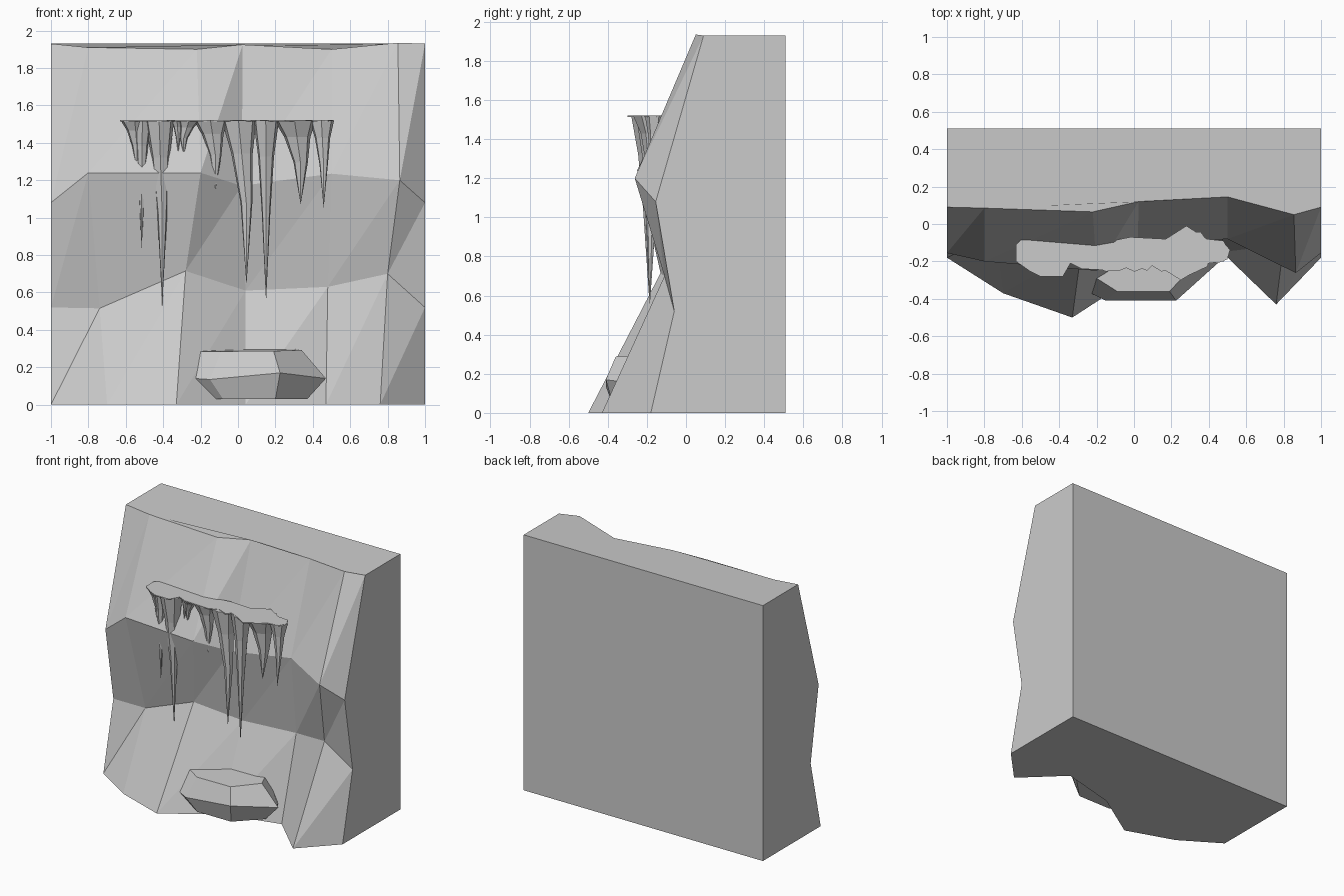
import bpy, bmesh, math

if "Cube" in bpy.data.objects:
    bpy.data.objects.remove(bpy.data.objects["Cube"], do_unlink=True)

stone = bpy.data.materials.new("grey_stone")
stone.use_nodes = True
COLOR = (0.6, 0.6, 0.6, 1)
stone.diffuse_color = COLOR
stone.node_tree.nodes["Principled BSDF"].inputs["Base Color"].default_value = COLOR


def finish(bm, name):
    bmesh.ops.recalc_face_normals(bm, faces=bm.faces)
    mesh = bpy.data.meshes.new(name)
    bm.to_mesh(mesh)
    bm.free()
    mesh.materials.append(stone)
    obj = bpy.data.objects.new(name, mesh)
    bpy.context.collection.objects.link(obj)
    return obj


def add_ring(bm, points):
    return [bm.verts.new(p) for p in points]


def bridge(bm, a, b):
    for i in range(len(a)):
        j = (i + 1) % len(a)
        bm.faces.new((a[i], a[j], b[j], b[i]))


# Rock wall: craggy front from four rows of points, flat back and sides
rows = [
    [(-1, -.18, 0), (-.7, -.37, 0), (-.33, -.5, 0), (.04, -.26, 0),
     (.47, -.15, 0), (.76, -.43, 0), (1, -.18, 0)],
    [(-1, -.06, .52), (-.74, -.05, .515), (-.28, -.13, .715), (.04, 0, .61),
     (.48, .01, .63), (.8, -.11, .7), (1, -.06, .52)],
    [(-1, -.155, 1.08), (-.8, -.2, 1.24), (-.2, -.25, 1.24), (.02, -.11, 1.17),
     (.5, -.08, 1.235), (.865, -.262, 1.2), (1, -.155, 1.08)],
    [(-1, .09, 1.93), (-.8, .085, 1.91), (-.22, .065, 1.9), (.025, .12, 1.925),
     (.5, .145, 1.9), (.855, .05, 1.935), (1, .09, 1.93)],
]
bm = bmesh.new()
grid = [add_ring(bm, row) for row in rows]
for low, high in zip(grid, grid[1:]):
    for i in range(len(low) - 1):
        bm.faces.new((low[i], low[i + 1], high[i + 1]))
        bm.faces.new((low[i], high[i + 1], high[i]))
BACK = .51
bl, br, tr, tl = add_ring(bm, [(x, BACK, z) for x, z in
                               ((-1, 0), (1, 0), (1, 1.93), (-1, 1.93))])
bm.faces.new((bl, br, tr, tl))
bm.faces.new([bl, tl] + [row[0] for row in reversed(grid)])
bm.faces.new([br, tr] + [row[-1] for row in reversed(grid)])
bm.faces.new(grid[0] + [br, bl])
bm.faces.new(grid[-1] + [tr, tl])
finish(bm, "rock_wall")

# Ledge boulder: three faceted rings
bm = bmesh.new()
bottom = add_ring(bm, [(x, y, .03) for x, y in
                       ((-.13, -.34), (-.08, -.37), (.2, -.37), (.37, -.2), (.3, -.05), (-.1, -.1))])
middle = add_ring(bm, [(-.23, -.37, .14), (-.15, -.41, .135), (.225, -.41, .17),
                       (.47, -.19, .14), (.36, -.05, .15), (-.2, -.1, .14)])
top = add_ring(bm, [(-.2, -.29, .285), (-.09, -.36, .285), (.19, -.36, .287),
                    (.34, -.2, .292), (.28, -.05, .3), (-.15, -.1, .295)])
bridge(bm, bottom, middle)
bridge(bm, middle, top)
bm.faces.new(bottom)
bm.faces.new(top)
finish(bm, "boulder")

# Hanging icicles: (left x, right x, centre y, depth radius, tip x, tip z)
TOP = 1.52
spikes = [
    (-.63, -.47, -.165, .08, -.54, 1.25),
    (-.56, -.46, -.18, .06, -.515, .83),
    (-.5, -.34, -.19, .09, -.405, .53),
    (-.36, -.29, -.16, .05, -.32, 1.34),
    (-.32, -.2, -.18, .06, -.29, 1.33),
    (-.24, -.05, -.18, .075, -.12, 1.15),
    (-.09, .1, -.17, .085, .045, .64),
    (.08, .22, -.17, .085, .15, .55),
    (.19, .42, -.15, .12, .335, 1.07),
    (.38, .515, -.15, .06, .458, 1.05),
]
bm = bmesh.new()
SIDES = 7
for left, right, y, depth, tip_x, tip_z in spikes:
    cx, rx = (left + right) / 2, (right - left) / 2
    rings = []
    for t, scale in ((0, 1), (.2, .62), (.5, .34)):
        mx, my = cx + (tip_x - cx) * min(1, 2 * t), y + (-.185 - y) * t
        rings.append(add_ring(bm, [
            (mx + rx * scale * math.cos(math.tau * k / SIDES + .2),
             my + depth * scale * math.sin(math.tau * k / SIDES + .2),
             TOP + (tip_z - TOP) * t) for k in range(SIDES)]))
    bridge(bm, rings[0], rings[1])
    bridge(bm, rings[1], rings[2])
    tip = bm.verts.new((tip_x, -.185, tip_z))
    for k in range(SIDES):
        bm.faces.new((rings[2][k], rings[2][(k + 1) % SIDES], tip))
    bm.faces.new(rings[0])
finish(bm, "icicles")

# Thin irregular cap joining the icicle tops
outline = [(-.63, -.11), (-.6, -.08), (-.22, -.11), (-.02, -.07), (.17, -.08),
           (.28, -.01), (.39, -.08), (.48, -.09), (.51, -.15), (.48, -.2),
           (.4, -.21), (.25, -.3), (.17, -.25), (.1, -.22), (.07, -.25), (0, -.22),
           (-.08, -.25), (-.28, -.24), (-.34, -.21), (-.38, -.28), (-.5, -.28),
           (-.56, -.25), (-.63, -.2)]
bm = bmesh.new()
upper = add_ring(bm, [(x, y, TOP + .002) for x, y in outline])
lower = add_ring(bm, [(x, y, TOP - .006) for x, y in outline])
bridge(bm, lower, upper)
bm.faces.new(upper)
bm.faces.new(lower)
finish(bm, "icicle_cap")
